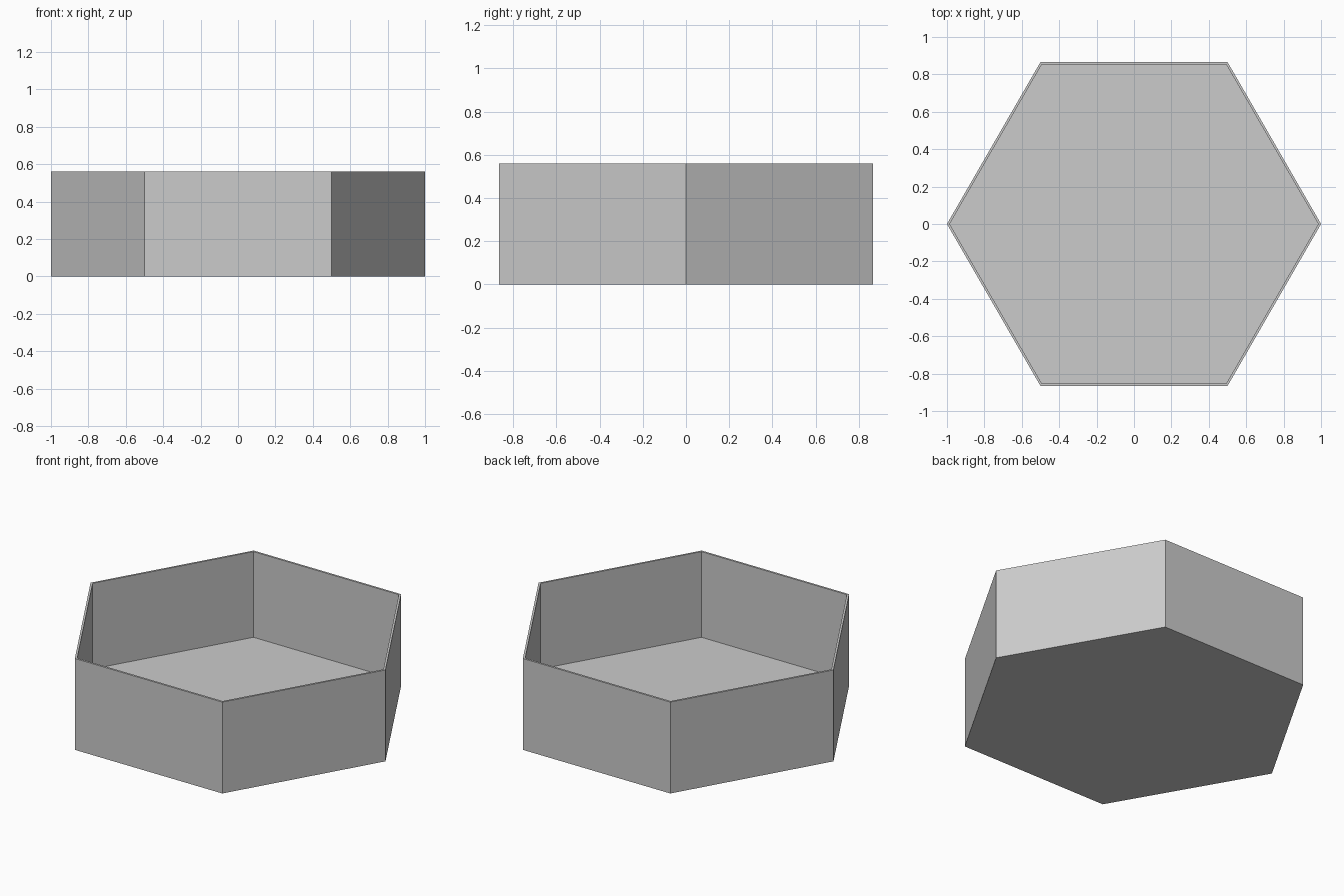
import bpy
import bmesh
from math import cos, sin, pi

SIDES = 6
RADIUS = 1.0
HEIGHT = 0.56
FLOOR = 0.035
WALL = 0.0125

default = bpy.data.objects.get("Cube")
if default:
    bpy.data.objects.remove(default, do_unlink=True)


def make_material(name, color):
    mat = bpy.data.materials.new(name)
    mat.use_nodes = True
    mat.diffuse_color = color
    mat.node_tree.nodes["Principled BSDF"].inputs["Base Color"].default_value = color
    return mat


def ring(bm, radius, z):
    return [bm.verts.new((radius * cos(2 * pi * i / SIDES),
                          radius * sin(2 * pi * i / SIDES), z))
            for i in range(SIDES)]


# Open hexagonal tray: outer wall, rim, inner wall, floor and underside
inner = RADIUS - WALL / cos(pi / SIDES)
bm = bmesh.new()
rings = [ring(bm, r, z) for r, z in
         ((RADIUS, 0), (RADIUS, HEIGHT), (inner, HEIGHT), (inner, FLOOR))]
for low, high in zip(rings, rings[1:]):
    for i in range(SIDES):
        j = (i + 1) % SIDES
        bm.faces.new((low[i], low[j], high[j], high[i]))
bm.faces.new(rings[0][::-1])
bm.faces.new(rings[-1])
bmesh.ops.recalc_face_normals(bm, faces=bm.faces)

mesh = bpy.data.meshes.new("hexagonal_tray")
bm.to_mesh(mesh)
bm.free()
mesh.materials.append(make_material("light grey", (0.6, 0.6, 0.6, 1)))
tray = bpy.data.objects.new("hexagonal_tray", mesh)
bpy.context.collection.objects.link(tray)
